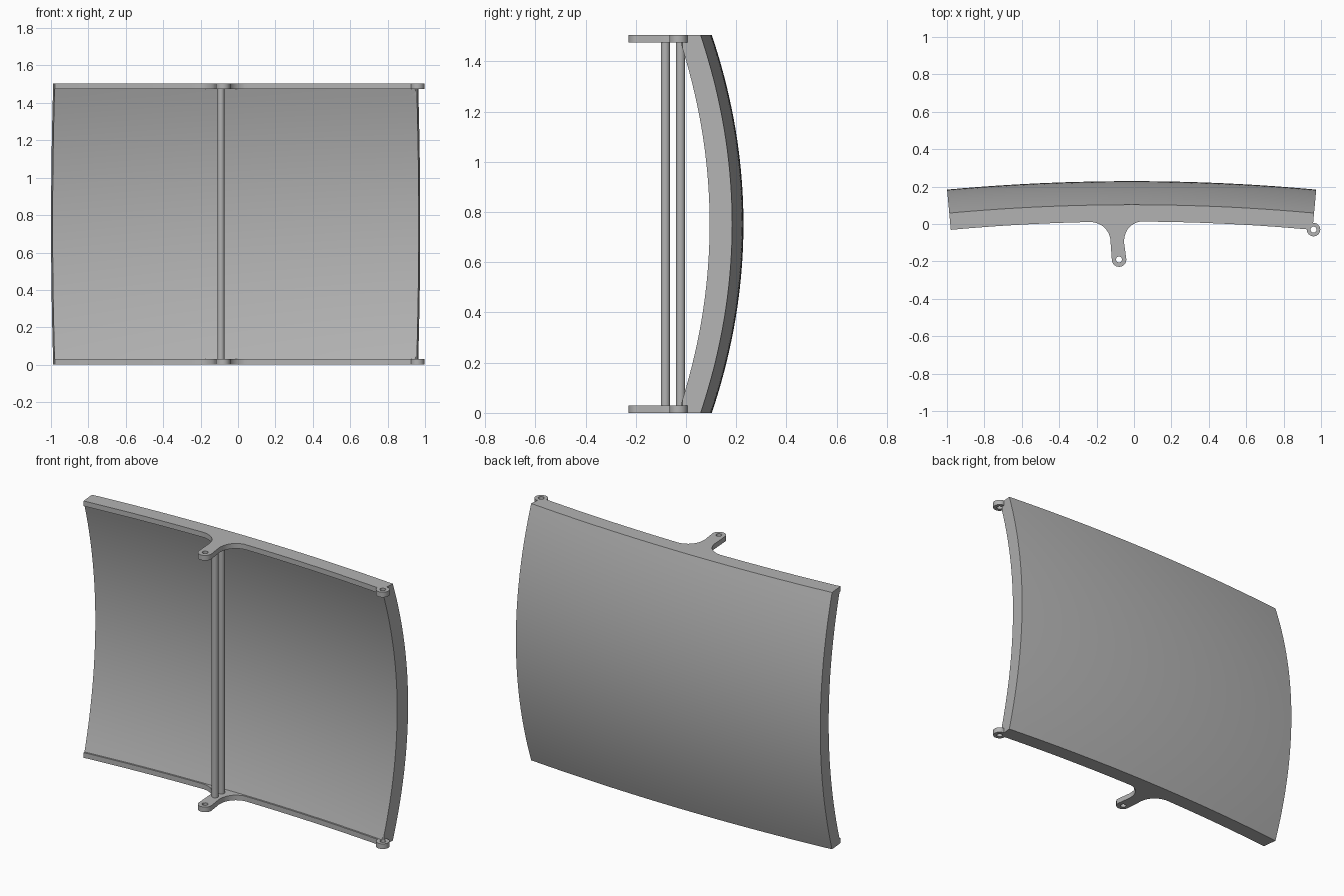
import bpy, bmesh, math
from mathutils import Vector

cube = bpy.data.objects.get("Cube")
if cube:
    bpy.data.objects.remove(cube, do_unlink=True)

HEIGHT, PLATE = 1.505, 0.03
MID = HEIGHT / 2

grey = bpy.data.materials.new("light grey")
grey.use_nodes = True
COLOUR = (0.45, 0.45, 0.45, 1)
grey.diffuse_color = COLOUR
grey.node_tree.nodes["Principled BSDF"].inputs["Base Color"].default_value = COLOUR


def finish(name, bm):
    bmesh.ops.recalc_face_normals(bm, faces=bm.faces)
    mesh = bpy.data.meshes.new(name)
    bm.to_mesh(mesh)
    bm.free()
    mesh.materials.append(grey)
    obj = bpy.data.objects.new(name, mesh)
    bpy.context.collection.objects.link(obj)
    return obj


def prism(name, outline, z0, z1):
    bm = bmesh.new()
    face = bm.faces.new([bm.verts.new((x, y, z0)) for x, y in outline])
    top = bmesh.ops.extrude_face_region(bm, geom=[face])["geom"]
    bmesh.ops.translate(bm, vec=(0, 0, z1 - z0),
                        verts=[v for v in top if isinstance(v, bmesh.types.BMVert)])
    return finish(name, bm)


def arc(cx, cy, r, a0, a1, n):
    angles = [math.radians(a0 + (a1 - a0) * i / n) for i in range(n + 1)]
    return [(cx + r * math.cos(a), cy + r * math.sin(a)) for a in angles]


def cylinder(name, x, y, r, z0, z1, n=24):
    return prism(name, arc(x, y, r, 0, 360, n)[:-1], z0, z1)


def bezier(a, b, c, d, n=12):
    pts = []
    for i in range(n + 1):
        t = i / n
        s = 1 - t
        p = (Vector(a) * s**3 + Vector(b) * 3 * s * s * t
             + Vector(c) * 3 * s * t * t + Vector(d) * t**3)
        pts.append((p.x, p.y))
    return pts


def combine(target, other, operation):
    mod = target.modifiers.new(operation.lower(), "BOOLEAN")
    mod.operation, mod.solver, mod.object = operation, "EXACT", other
    bpy.context.view_layer.objects.active = target
    bpy.ops.object.modifier_apply(modifier=mod.name)
    bpy.data.objects.remove(other, do_unlink=True)


# Doubly curved panel: bowed profile swept around a distant vertical axis
RADIUS, HALF_ANGLE, CENTRE_X, BACK_Y = 10.8, 0.0915, -0.0125, 0.229
SAG, THICK = 0.126, 0.09


def bow(z):
    return -SAG * ((z - MID) / MID) ** 2


N = 36
outer = [(bow(HEIGHT * i / N), HEIGHT * i / N) for i in range(N + 1)]
inner_z = [PLATE + (HEIGHT - 2 * PLATE) * i / N for i in range(N + 1)]
inner = [(bow(z) - THICK, z) for z in inner_z]
rim = -SAG - THICK
profile = outer + [(rim, HEIGHT), (rim, HEIGHT - PLATE)] + inner[::-1] + [(rim, PLATE), (rim, 0)]

bm = bmesh.new()
STEPS = 48
rings = []
for i in range(STEPS + 1):
    a = -HALF_ANGLE + 2 * HALF_ANGLE * i / STEPS
    rings.append([bm.verts.new((CENTRE_X + (RADIUS + d) * math.sin(a),
                                BACK_Y - RADIUS + (RADIUS + d) * math.cos(a), z))
                  for d, z in profile])
for ra, rb in zip(rings, rings[1:]):
    for j in range(len(profile)):
        k = (j + 1) % len(profile)
        bm.faces.new((ra[j], ra[k], rb[k], rb[j]))
bm.faces.new(rings[0])
bm.faces.new(rings[-1])
panel = finish("curved_panel", bm)

# Lever brackets and corner hinge lugs on both plates, then their pin holes
PIN, HINGE = (-0.08, -0.19), (0.96, -0.03)
bracket = (arc(*PIN, 0.039, 175, 365, 16)
           + bezier((-0.053, -0.1), (-0.055, -0.03), (-0.01, 0.016), (0.06, 0.015))
           + [(0.06, 0.05), (-0.27, 0.05)]
           + bezier((-0.27, 0.01), (-0.18, 0.022), (-0.125, -0.03), (-0.125, -0.1)))
for z in (0, HEIGHT - PLATE):
    combine(panel, prism("bracket", bracket, z, z + PLATE), "UNION")
    combine(panel, cylinder("hinge_lug", *HINGE, 0.036, z, z + PLATE, 32), "UNION")
for x, y in (PIN, HINGE):
    combine(panel, cylinder("pin_hole", x, y, 0.016, -0.1, HEIGHT + 0.1), "DIFFERENCE")

# Two upright rods between the brackets
rods = [cylinder(name, -0.091, y, 0.018, PLATE / 2, HEIGHT - PLATE / 2)
        for name, y in (("front_rod", -0.082), ("rear_rod", -0.022))]

for obj in [panel] + rods:
    bpy.ops.object.select_all(action="DESELECT")
    obj.select_set(True)
    bpy.context.view_layer.objects.active = obj
    bpy.ops.object.shade_smooth_by_angle(angle=math.radians(30))
